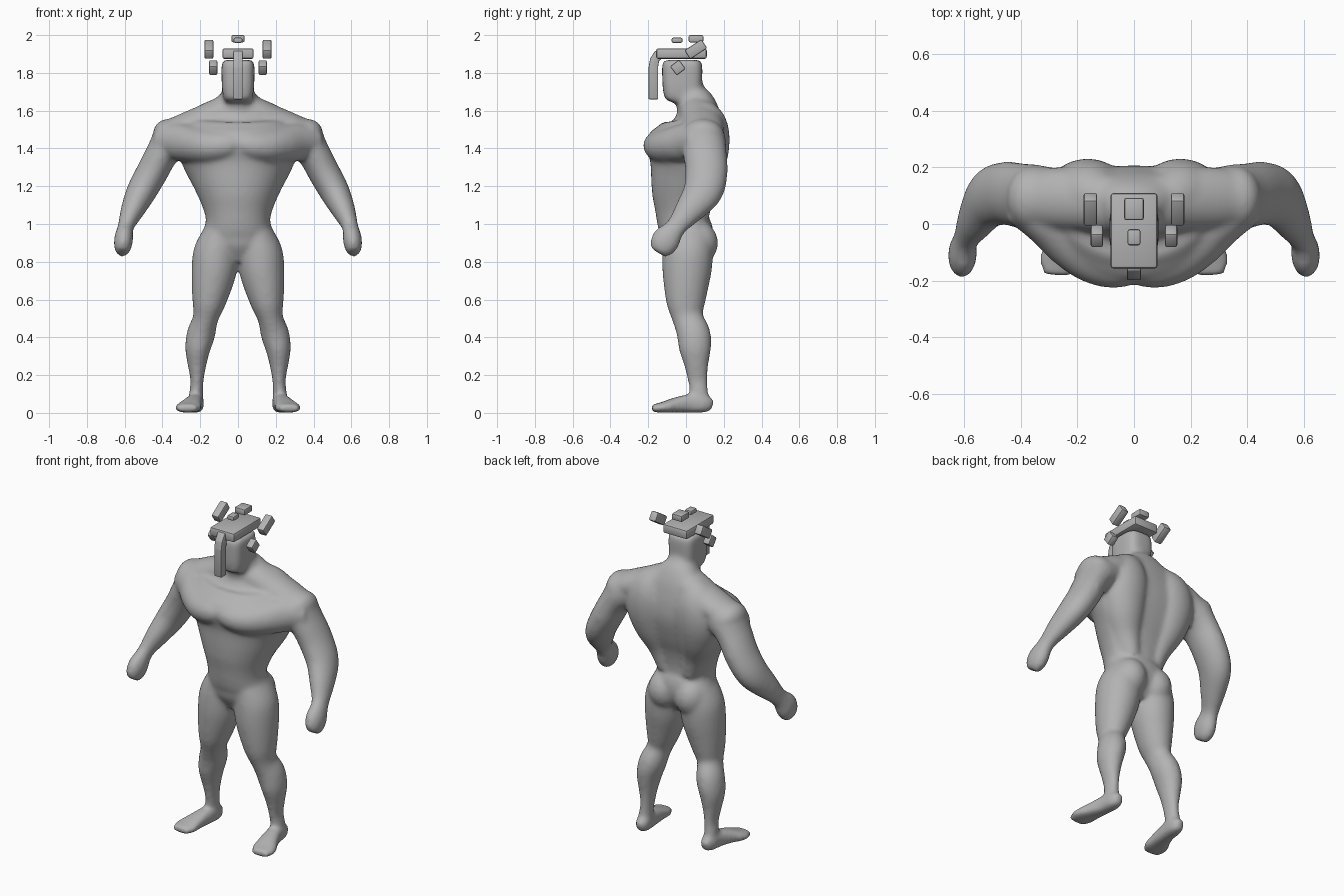
import bpy, bmesh, math
from mathutils import Vector, Matrix

if "Cube" in bpy.data.objects:
    bpy.data.objects.remove(bpy.data.objects["Cube"])

grey = bpy.data.materials.new("stone_grey")
grey.diffuse_color = (0.45, 0.45, 0.45, 1)
grey.use_nodes = True
grey.node_tree.nodes["Principled BSDF"].inputs["Base Color"].default_value = grey.diffuse_color


def spline(rows, steps=5):
    """Catmull-Rom through rows of numbers."""
    out = []
    for i in range(len(rows) - 1):
        a, b, c, d = (rows[min(max(k, 0), len(rows) - 1)] for k in (i - 1, i, i + 1, i + 2))
        for s in range(steps):
            t = s / steps
            out.append([0.5 * (2*q + (r - p)*t + (2*p - 5*q + 4*r - w)*t*t + (3*q - p - 3*r + w)*t**3)
                        for p, q, r, w in zip(a, b, c, d)])
    return out + [list(rows[-1])]


def loft(bm, rows, ref=(0, 1, 0), power=2.0, n=36, sides=(1,)):
    """Closed tube. Row: x, y, z, half width, front depth[, back depth]."""
    rows = spline([r if len(r) == 6 else (*r, r[4]) for r in rows])
    pts = [Vector(r[:3]) for r in rows]
    for side in sides:
        rings = []
        for i, r in enumerate(rows):
            t = (pts[min(i + 1, len(pts) - 1)] - pts[max(i - 1, 0)]).normalized()
            u = t.cross(Vector(ref)).normalized()
            v = t.cross(u)
            ring = []
            for k in range(n):
                c, s = math.cos(math.tau*k/n), math.sin(math.tau*k/n)
                cu = math.copysign(abs(c)**(2/power), c)
                sv = math.copysign(abs(s)**(2/power), s)
                p = pts[i] + u*cu*r[3] + v*sv*(r[4] if s > 0 else r[5])
                ring.append(bm.verts.new((p.x*side, p.y, p.z)))
            rings.append(ring)
        faces = [bm.faces.new(rings[0]), bm.faces.new(rings[-1][::-1])]
        for a, b in zip(rings, rings[1:]):
            faces += [bm.faces.new((a[k], b[k], b[(k+1) % n], a[(k+1) % n])) for k in range(n)]
        bmesh.ops.recalc_face_normals(bm, faces=faces)


def muscle(bm, loc, size, tilt=0):
    """Mirrored pair of ellipsoids."""
    for side in (1, -1):
        m = Matrix.Translation((loc[0]*side, loc[1], loc[2])) @ Matrix.Rotation(math.radians(tilt*side), 4, "Y")
        bmesh.ops.create_uvsphere(bm, u_segments=28, v_segments=16, radius=1,
                                  matrix=m @ Matrix.Diagonal((*size, 1)))


def add_object(name, bm):
    me = bpy.data.meshes.new(name)
    bm.to_mesh(me)
    bm.free()
    me.materials.append(grey)
    ob = bpy.data.objects.new(name, me)
    bpy.context.collection.objects.link(ob)
    return ob


BOTH = (1, -1)
bm = bmesh.new()
# torso: z, half width, front y, back y, widest y
torso = [(.80, .06, -.07, .09, .01), (.88, .165, -.12, .135, .01), (.95, .187, -.135, .145, .01),
         (1.02, .170, -.155, .125, .0), (1.1, .192, -.178, .125, .01), (1.2, .238, -.192, .145, .03),
         (1.3, .29, -.208, .18, .06), (1.4, .32, -.215, .205, .08), (1.47, .32, -.195, .205, .085),
         (1.53, .29, -.145, .195, .085), (1.58, .23, -.095, .18, .08), (1.63, .15, -.07, .155, .06),
         (1.68, .095, -.06, .115, .03), (1.75, .075, -.05, .08, .01)]
loft(bm, [(0, yc, z, w, yc - f, b - yc) for z, w, f, b, yc in torso], power=2.1)
# pectorals sweeping into the shoulders: half height, front, back
loft(bm, [(0, -.08, 1.43, .075, .125, .1), (.07, -.095, 1.415, .092, .132, .1), (.15, -.08, 1.41, .098, .125, .1),
          (.23, -.045, 1.42, .098, .105, .1), (.31, .01, 1.435, .10, .085, .1), (.39, .08, 1.44, .085, .09, .09)],
     sides=BOTH)
# trapezius sloping from neck to shoulder
loft(bm, [(.0, .05, 1.62, .075, .09), (.09, .07, 1.585, .085, .105), (.18, .085, 1.545, .085, .11),
          (.28, .09, 1.505, .082, .11), (.37, .09, 1.465, .08, .10)], sides=BOTH)
# back muscles narrowing to the waist
loft(bm, [(.10, .08, 1.60, .08, .08), (.15, .105, 1.52, .13, .115), (.165, .105, 1.42, .145, .125),
          (.15, .085, 1.30, .125, .118), (.115, .05, 1.17, .09, .10), (.08, .04, 1.04, .06, .085)], sides=BOTH)
# buttocks
muscle(bm, (.09, .062, .90), (.098, .108, .115))
# head
loft(bm, [(0, -.025, 1.635, .055, .06), (0, -.022, 1.655, .074, .088), (0, -.02, 1.71, .084, .102),
          (0, -.02, 1.78, .087, .106), (0, -.02, 1.84, .087, .106), (0, -.02, 1.868, .08, .097)], power=3.6)
# arms down to the fists
loft(bm, [(.24, .09, 1.48, .09, .10), (.335, .09, 1.452, .11, .118), (.40, .10, 1.375, .088, .115),
          (.457, .108, 1.27, .084, .112), (.512, .088, 1.17, .079, .105), (.56, .015, 1.07, .062, .078),
          (.594, -.052, .985, .043, .055), (.605, -.10, .925, .05, .075), (.61, -.128, .88, .046, .07),
          (.613, -.148, .848, .03, .045)], sides=BOTH)
# shoulders
muscle(bm, (.36, .09, 1.46), (.085, .115, .10), 35)
# legs
loft(bm, [(.09, .015, .95, .095, .13), (.115, .01, .85, .12, .134), (.127, .005, .75, .119, .13),
          (.143, 0, .65, .103, .115), (.157, 0, .57, .085, .1), (.172, .01, .5, .067, .082),
          (.195, .04, .42, .075, .089), (.213, .048, .34, .067, .085), (.217, .055, .25, .049, .064),
          (.217, .062, .17, .035, .052), (.222, .07, .1, .037, .049), (.222, .08, .03, .04, .052)], sides=BOTH)
# feet
loft(bm, [(.222, .142, .04, .022, .027), (.222, .1, .048, .042, .047), (.23, .02, .05, .045, .049),
          (.247, -.06, .041, .057, .039), (.264, -.125, .029, .07, .028), (.27, -.182, .024, .05, .02)],
     ref=(0, 0, 1), power=2.6, sides=BOTH)
body = add_object("body", bm)
# fuse the masses into one smooth skin
rm = body.modifiers.new("fuse", "REMESH")
rm.mode, rm.voxel_size, rm.use_smooth_shade = "VOXEL", .011, True
sm = body.modifiers.new("soften", "SMOOTH")
sm.factor, sm.iterations = .5, 14


def block(name, loc, size, tilt=0, bevel=.008):
    bm = bmesh.new()
    bmesh.ops.create_cube(bm, size=1, matrix=Matrix.Translation(loc) @
                          Matrix.Rotation(math.radians(tilt), 4, "X") @ Matrix.Diagonal((*size, 1)))
    bmesh.ops.bevel(bm, geom=bm.edges[:], offset=bevel, segments=2, affect="EDGES", profile=.5)
    return add_object(name, bm)


# crest plate over the head
block("crest_plate", (0, -.024, 1.902), (.166, .268, .056), bevel=.012)

# face strip bending down from the plate: profile in y, z extruded across x
profile = [(-.198, 1.66), (-.198, 1.83), (-.19, 1.875), (-.165, 1.915), (-.13, 1.925),
           (-.12, 1.88), (-.142, 1.865), (-.148, 1.83), (-.148, 1.66)]
bm = bmesh.new()
face = bm.faces.new([bm.verts.new((-.025, y, z)) for y, z in profile])
ext = bmesh.ops.extrude_face_region(bm, geom=[face])
bmesh.ops.translate(bm, vec=(.05, 0, 0), verts=[g for g in ext["geom"] if isinstance(g, bmesh.types.BMVert)])
bmesh.ops.recalc_face_normals(bm, faces=bm.faces[:])
bmesh.ops.bevel(bm, geom=bm.edges[:], offset=.005, segments=2, affect="EDGES", profile=.5)
add_object("face_strip", bm)

# floating blocks round the crest
block("top_block_rear", (0, .053, 1.981), (.07, .078, .038))
block("top_block_front", (0, -.047, 1.973), (.046, .057, .027))
for side, label in ((1, "left"), (-1, "right")):
    block(f"upper_block_{label}", (side*.154, .052, 1.925), (.048, .108, .056), 33)
    block(f"lower_block_{label}", (side*.131, -.043, 1.828), (.044, .06, .06), 37)

for ob in bpy.context.scene.objects:
    bpy.ops.object.select_all(action="DESELECT")
    ob.select_set(True)
    bpy.context.view_layer.objects.active = ob
    if ob is not body:
        bpy.ops.object.shade_smooth_by_angle(angle=math.radians(35))
